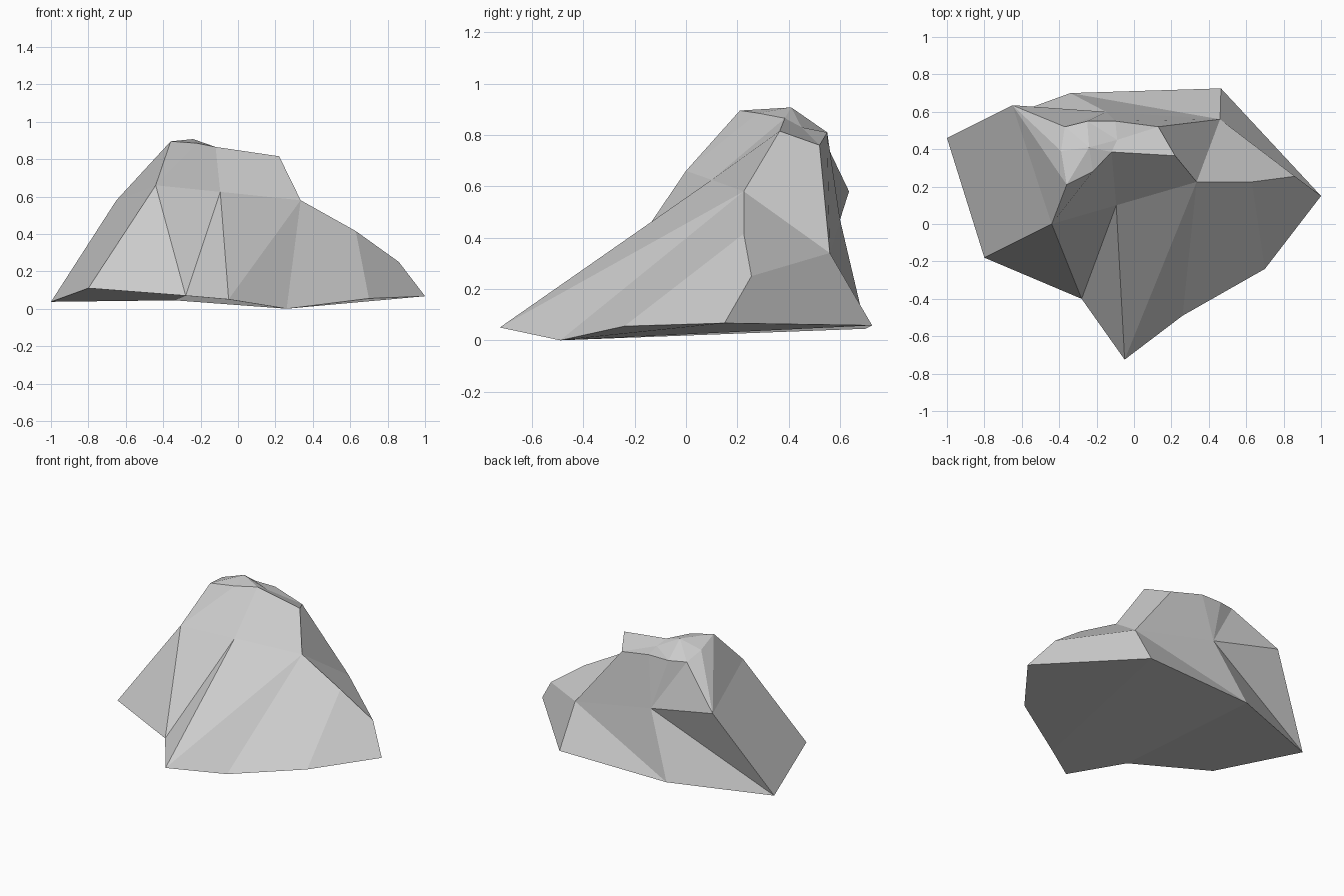
import bpy
import bmesh

# Remove the default cube only
default_cube = bpy.data.objects.get("Cube")
if default_cube:
    bpy.data.objects.remove(default_cube, do_unlink=True)


def make_material(name, colour):
    material = bpy.data.materials.new(name)
    material.use_nodes = True
    material.diffuse_color = colour
    shader = material.node_tree.nodes["Principled BSDF"]
    shader.inputs["Base Color"].default_value = colour
    shader.inputs["Roughness"].default_value = 0.9
    return material


def make_ring(mesh, points):
    return [mesh.verts.new(point) for point in points]


def bridge(mesh, lower, upper, steps):
    """Join two closed rings; each step advances along the lower and upper ring."""
    low = up = 0
    for low_step, up_step in steps:
        bottom = [lower[(low + i) % len(lower)] for i in range(low_step + 1)]
        top = [upper[(up + i) % len(upper)] for i in range(up_step + 1)]
        mesh.faces.new(bottom + top[::-1])
        low += low_step
        up += up_step


rock = bmesh.new()

# Foot outline, running round the rock from the back right corner
foot = make_ring(rock, [
    (-1, .46, .037), (-.8, -.18, .11), (-.28, -.4, .07),
    (-.05, -.725, .05), (.26, -.49, 0), (.7, -.24, .055),
    (1, .15, .067), (.465, .725, .058), (-.34, .7, .045),
])

# Shoulder outline, where the slopes change angle
shoulder = make_ring(rock, [
    (-.65, .635, .58), (-.44, 0, .66), (-.095, .1, .625), (.335, .225, .58),
    (.63, .225, .415), (.86, .255, .25), (.46, .56, .34), (-.15, .6, .47),
])

# Rim of the summit
rim = make_ring(rock, [
    (-.37, .52, .82), (-.39, .39, .86), (-.36, .21, .895),
    (-.22, .28, .885), (-.12, .385, .865), (.22, .365, .815),
    (.13, .52, .76), (-.1, .55, .81), (-.25, .55, .81),
])

# Moves along both rings, the lower ring only, or the upper ring only
both, lower_only, upper_only = (1, 1), (1, 0), (0, 1)

# Lower slopes, with a sharp gully and spur at the front
bridge(rock, foot, shoulder, [
    both, lower_only, upper_only, lower_only, upper_only, lower_only,
    both, both, both,
    lower_only, upper_only, lower_only, upper_only,
])

# Sloping ledge on the left side
rock.faces.new(shoulder[3:7])

# Upper slopes skip the outer corners of the ledge
collar = shoulder[:4] + shoulder[6:]
bridge(rock, collar, rim, [
    upper_only, upper_only, lower_only, upper_only,
    both, both, both, both,
    upper_only, upper_only, lower_only,
])

# Summit: a small peak beside a shallow dip
peak = rock.verts.new((-.24, .41, .907))
dip = rock.verts.new((-.09, .45, .83))
for centre, edge in ((peak, [rim[-1]] + rim[:5]), (dip, rim[4:])):
    for start, end in zip(edge, edge[1:]):
        rock.faces.new((centre, start, end))
rock.faces.new((peak, rim[4], dip))
rock.faces.new((peak, dip, rim[-1]))

# Underside in three slightly tilted panels
rock.faces.new(foot[4:8])
rock.faces.new(foot[2:5] + foot[7:])
rock.faces.new([foot[-1]] + foot[:3])

bmesh.ops.recalc_face_normals(rock, faces=rock.faces)

# Flat-shaded stone object
mesh = bpy.data.meshes.new("rock")
rock.to_mesh(mesh)
rock.free()
mesh.materials.append(make_material("stone grey", (.6, .6, .6, 1)))
rock_object = bpy.data.objects.new("rock", mesh)
bpy.context.collection.objects.link(rock_object)
